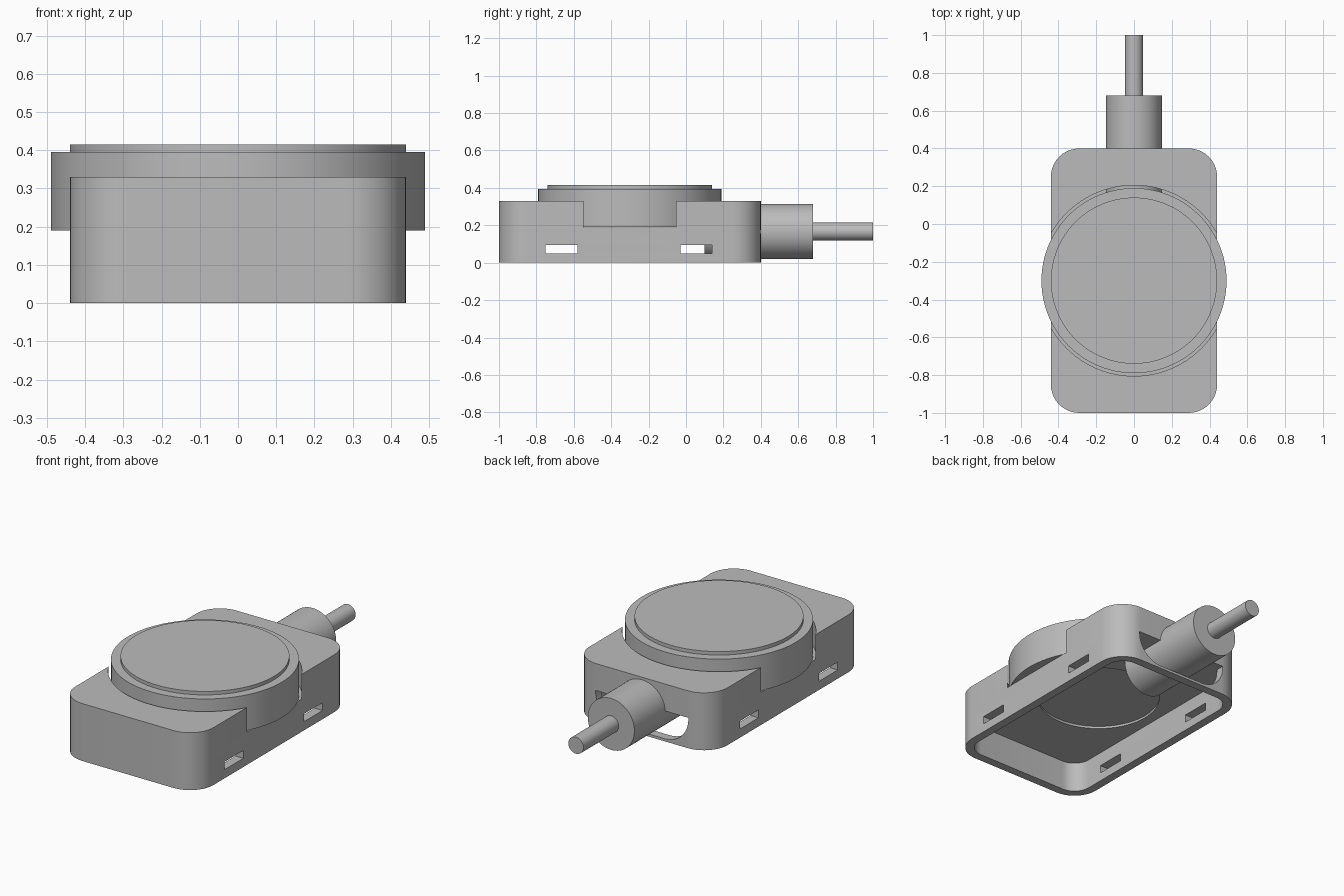
import bpy, bmesh, math
from mathutils import Matrix

cube = bpy.data.objects.get("Cube")
if cube:
    bpy.data.objects.remove(cube, do_unlink=True)

grey = bpy.data.materials.new("plain grey")
grey.use_nodes = True
colour = (0.5, 0.5, 0.5, 1)
grey.diffuse_color = colour
grey.node_tree.nodes["Principled BSDF"].inputs["Base Color"].default_value = colour

CY = -0.3            # centre of the case along y
SEAM, TOP = 0.175, 0.33
AXIS_Z = 0.167       # height of the cable


def finish(bm, name):
    bmesh.ops.recalc_face_normals(bm, faces=bm.faces)
    mesh = bpy.data.meshes.new(name)
    bm.to_mesh(mesh)
    bm.free()
    mesh.materials.append(grey)
    ob = bpy.data.objects.new(name, mesh)
    bpy.context.collection.objects.link(ob)
    return ob


def rounded_slab(name, hx, hy, r, z0, z1, matrix=Matrix(), steps=10):
    """Rounded rectangle in x-y, extruded from z0 to z1."""
    bm = bmesh.new()
    verts = []
    for i, (sx, sy) in enumerate([(1, 1), (-1, 1), (-1, -1), (1, -1)]):
        for k in range(steps + 1):
            a = math.pi / 2 * (i + k / steps)
            verts.append(bm.verts.new((sx * (hx - r) + r * math.cos(a),
                                       sy * (hy - r) + r * math.sin(a), z0)))
    face = bm.faces.new(verts)
    ext = bmesh.ops.extrude_face_region(bm, geom=[face])["geom"]
    bmesh.ops.translate(bm, vec=(0, 0, z1 - z0),
                        verts=[v for v in ext if isinstance(v, bmesh.types.BMVert)])
    bm.transform(matrix)
    return finish(bm, name)


def lathe(name, profile, matrix, segments=96):
    """Solid of revolution about z from (radius, z) points."""
    bm = bmesh.new()
    rings = [[bm.verts.new((r * math.cos(2 * math.pi * i / segments),
                            r * math.sin(2 * math.pi * i / segments), z))
              for i in range(segments)] for r, z in profile]
    for a, b in zip(rings, rings[1:]):
        for i in range(segments):
            j = (i + 1) % segments
            bm.faces.new((a[i], a[j], b[j], b[i]))
    bm.faces.new(rings[0])
    bm.faces.new(rings[-1])
    bm.transform(matrix)
    return finish(bm, name)


def cut(target, cutter):
    cutter.hide_render = True
    mod = target.modifiers.new("cut", "BOOLEAN")
    mod.operation = "DIFFERENCE"
    mod.solver = "EXACT"
    mod.object = cutter
    bpy.context.view_layer.objects.active = target
    bpy.ops.object.modifier_apply(modifier=mod.name)
    bpy.data.objects.remove(cutter, do_unlink=True)


centre = Matrix.Translation((0, CY, 0))
along_y = Matrix.Translation((0, 0, AXIS_Z)) @ Matrix.Rotation(-math.pi / 2, 4, "X")

# Lower frame: open wall with clip slots and a wide cable opening at the back
frame = rounded_slab("lower_frame", 0.44, 0.7, 0.15, 0, SEAM, centre)
cut(frame, rounded_slab("cavity", 0.39, 0.65, 0.1, -0.1, 0.3, centre))
for y in (-0.665, 0.055):
    cut(frame, rounded_slab("clip_slot", 0.6, 0.085, 0.001, 0.05, 0.095,
                            Matrix.Translation((0, y, 0)), 1))
cut(frame, rounded_slab("cable_opening", 0.295, 0.152, 0.15, 0.25, 0.55, along_y))

# Upper housing: round pocket with a smaller hole through its floor
housing = rounded_slab("upper_housing", 0.44, 0.7, 0.15, SEAM, TOP, centre)
cut(housing, lathe("pocket", [(0.505, 0.188), (0.505, 0.5)], centre))
cut(housing, lathe("floor_hole", [(0.33, 0.1), (0.33, 0.25)], centre))

# Round button with a low raised cap
button = lathe("round_button", [(0.49, 0.19), (0.49, 0.395), (0.44, 0.395),
                                (0.44, 0.415)], centre)

# Cable sleeve and cable
sleeve = lathe("cable_sleeve", [(0.148, 0.1), (0.148, 0.68)], along_y, 64)
cable = lathe("cable", [(0.048, 0.67), (0.048, 1.0)], along_y, 40)

# Smooth curved walls, sharp edges
bpy.ops.object.select_all(action="DESELECT")
for ob in (frame, housing, button, sleeve, cable):
    ob.select_set(True)
bpy.context.view_layer.objects.active = frame
bpy.ops.object.shade_smooth_by_angle(angle=math.radians(30))
